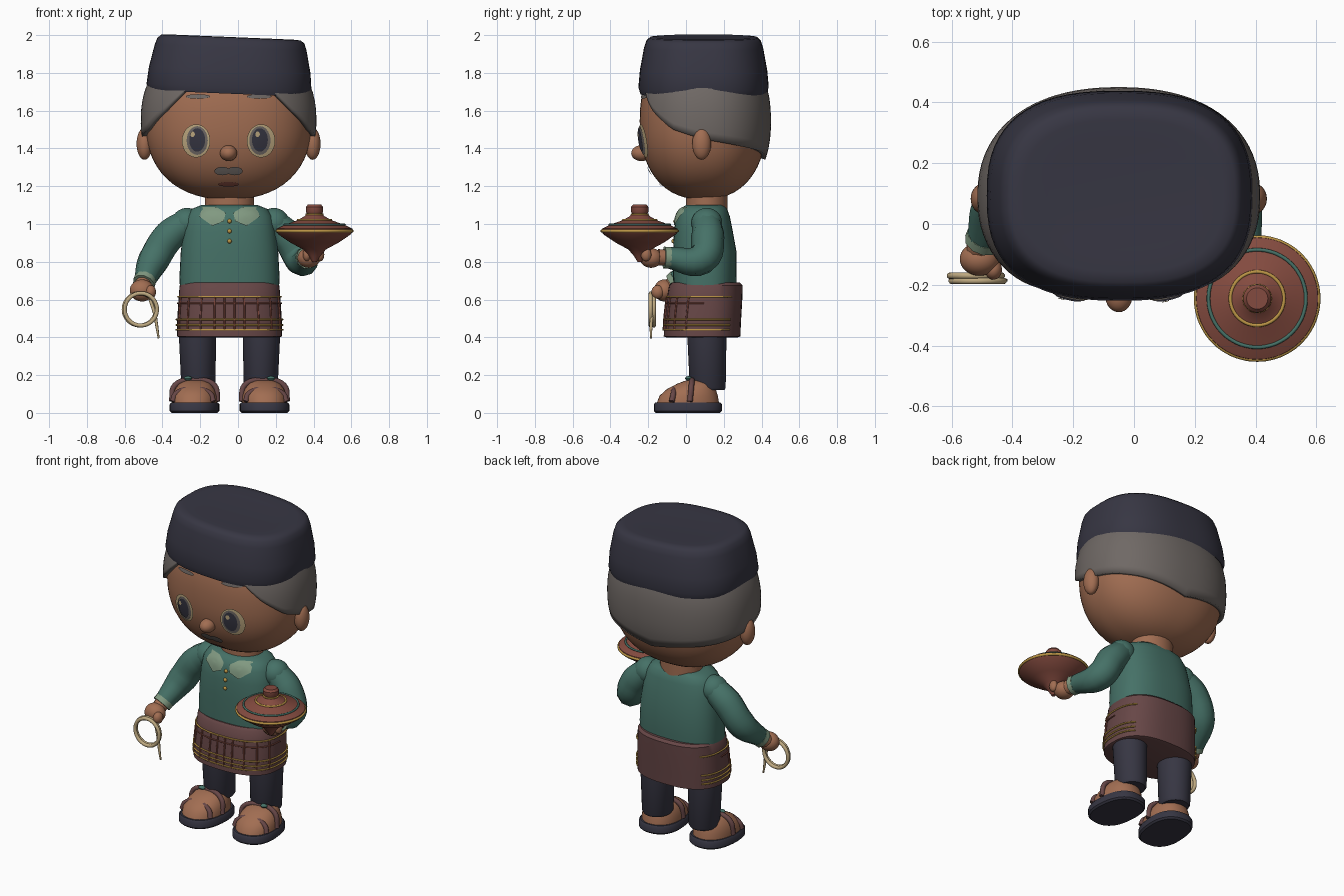
import bpy, bmesh, math
from mathutils import Vector

if "Cube" in bpy.data.objects:
    bpy.data.objects.remove(bpy.data.objects["Cube"])

MID = -0.045          # centre line of the figure
HEAD = Vector((-0.05, 0.09, 1.545))
HEAD_R = Vector((0.44, 0.335, 0.415))
POW = 2.3


def material(name, r, g, b):
    m = bpy.data.materials.new(name)
    m.use_nodes = True
    m.diffuse_color = (r, g, b, 1)
    bsdf = next(n for n in m.node_tree.nodes if n.type == 'BSDF_PRINCIPLED')
    bsdf.inputs["Base Color"].default_value = (r, g, b, 1)
    return m


navy = material("navy cloth", 0.038, 0.037, 0.056)
skin = material("brown skin", 0.36, 0.155, 0.085)
grey = material("grey hair", 0.16, 0.14, 0.13)
green = material("green cloth", 0.06, 0.165, 0.135)
pale = material("pale green trim", 0.22, 0.32, 0.22)
maroon = material("maroon cloth", 0.135, 0.062, 0.062)
gold = material("gold", 0.5, 0.3, 0.06)
wood = material("red wood", 0.23, 0.07, 0.05)
cream = material("cream", 0.52, 0.4, 0.22)


def finish(ob, mat, angle=40):
    ob.data.materials.clear()
    ob.data.materials.append(mat)
    bpy.ops.object.select_all(action='DESELECT')
    ob.select_set(True)
    bpy.context.view_layer.objects.active = ob
    bpy.ops.object.shade_smooth_by_angle(angle=math.radians(angle))
    return ob


def from_bmesh(name, bm, mat):
    bmesh.ops.recalc_face_normals(bm, faces=bm.faces)
    me = bpy.data.meshes.new(name)
    bm.to_mesh(me)
    bm.free()
    ob = bpy.data.objects.new(name, me)
    bpy.context.collection.objects.link(ob)
    return finish(ob, mat)


def super_point(t, p):
    # angle 0 is the front
    s, c = math.sin(t), -math.cos(t)
    return (math.copysign(abs(s) ** (2 / p), s), math.copysign(abs(c) ** (2 / p), c))


def loft(name, rings, mat, p=2.0, n=48):
    """Closed body through horizontal rings (x, y, z, rx, ry)."""
    bm = bmesh.new()
    rows = []
    for x, y, z, rx, ry in rings:
        pts = [super_point(math.tau * i / n, p) for i in range(n)]
        rows.append([bm.verts.new((x + rx * a, y + ry * b, z)) for a, b in pts])
    for lo, hi in zip(rows, rows[1:]):
        for i in range(n):
            bm.faces.new((lo[i], lo[i - 1], hi[i - 1], hi[i]))
    bm.faces.new(rows[0])
    bm.faces.new(rows[-1])
    return from_bmesh(name, bm, mat)


def ball(name, loc, radii, mat, p=2.0, seg=32):
    bm = bmesh.new()
    bmesh.ops.create_uvsphere(bm, u_segments=seg, v_segments=seg // 2, radius=1)
    for v in bm.verts:
        k = sum(abs(c) ** p for c in v.co) ** (-1 / p)
        v.co = Vector(loc) + Vector(c * k * r for c, r in zip(v.co, radii))
    return from_bmesh(name, bm, mat)


def tube(name, pts, radii, mat, closed=False):
    cu = bpy.data.curves.new(name, 'CURVE')
    cu.dimensions, cu.bevel_depth, cu.bevel_resolution = '3D', 1.0, 3
    cu.resolution_u, cu.use_fill_caps = 6, True
    sp = cu.splines.new('BEZIER')
    sp.bezier_points.add(len(pts) - 1)
    sp.use_cyclic_u = closed
    for i, (bp, co) in enumerate(zip(sp.bezier_points, pts)):
        bp.co = co
        bp.handle_left_type = bp.handle_right_type = 'AUTO'
        bp.radius = radii[i] if isinstance(radii, (list, tuple)) else radii
    ob = bpy.data.objects.new(name, cu)
    bpy.context.collection.objects.link(ob)
    bpy.ops.object.select_all(action='DESELECT')
    ob.select_set(True)
    bpy.context.view_layer.objects.active = ob
    bpy.ops.object.convert(target='MESH')
    return finish(bpy.context.object, mat)


def hoop(name, loc, r, thick, mat, upright=False, n=16):
    pts = []
    for i in range(n):
        a, b = r * math.cos(math.tau * i / n), r * math.sin(math.tau * i / n)
        pts.append(Vector(loc) + (Vector((a, 0, b)) if upright else Vector((a, b, 0))))
    return tube(name, pts, thick, mat, True)


def decal(name, outline, front, lift, mat):
    """Thin patch laid over a front surface y = front(x, z)."""
    bm = bmesh.new()
    cx = sum(p[0] for p in outline) / len(outline)
    cz = sum(p[1] for p in outline) / len(outline)
    rows = []
    for k in (0.05, 0.35, 0.7, 1.0):
        pts = [(cx + (x - cx) * k, cz + (z - cz) * k) for x, z in outline]
        rows.append([bm.verts.new((x, front(x, z) - lift, z)) for x, z in pts])
    bm.faces.new(rows[0])
    n = len(outline)
    for a, b in zip(rows, rows[1:]):
        for i in range(n):
            bm.faces.new((a[i], a[i - 1], b[i - 1], b[i]))
    return from_bmesh(name, bm, mat)


def oval(x, z, rx, rz, n=28):
    return [(x + rx * math.cos(math.tau * i / n), z + rz * math.sin(math.tau * i / n)) for i in range(n)]


def face_y(x, z):
    k = 1 - abs((x - HEAD.x) / HEAD_R.x) ** POW - abs((z - HEAD.z) / HEAD_R.z) ** POW
    return HEAD.y - HEAD_R.y * max(k, 0) ** (1 / POW)


def lerp_table(table, t):
    for a, b in zip(table, table[1:]):
        if t <= b[0]:
            k = max(0, (t - a[0]) / (b[0] - a[0]))
            return [u + (v - u) * k for u, v in zip(a, b)]
    return table[-1]


# Head, ears, nose, neck
ball("head", HEAD, HEAD_R, skin, POW, 64)
ball("nose", (-0.05, -0.235, 1.375), (0.045, 0.055, 0.042), skin)
loft("neck", [(MID, 0.11, z, 0.13, 0.11) for z in (1.04, 1.19)], skin)

# Hair shell with a hairline falling from temples to nape
line = [(34, 1.73), (42, 1.67), (52, 1.6), (70, 1.5), (90, 1.45), (120, 1.41), (180, 1.345)]
bm = bmesh.new()
cols = []
for i in range(81):
    ang = 34 + (360 - 68) * i / 80
    low = lerp_table(line, min(ang, 360 - ang))[1]
    s, c = math.sin(math.radians(ang)), -math.cos(math.radians(ang))
    r0 = (abs(s / HEAD_R.x) ** POW + abs(c / HEAD_R.y) ** POW) ** (-1 / POW)
    col = []
    for j in range(9):
        z = low + (1.77 - low) * j / 8
        r = r0 * (1 - abs((z - HEAD.z) / HEAD_R.z) ** POW) ** (1 / POW) + 0.01
        col.append(bm.verts.new((HEAD.x + r * s, HEAD.y + r * c, z)))
    cols.append(col)
for a, b in zip(cols, cols[1:]):
    for j in range(8):
        bm.faces.new((a[j], b[j], b[j + 1], a[j + 1]))
hair = from_bmesh("hair", bm, grey)
mod = hair.modifiers.new("thickness", 'SOLIDIFY')
mod.thickness, mod.offset = 0.03, 0

# Cap, slightly tilted
cap_rings = [(-0.02, 0.41, 0.32), (-0.025, 0.425, 0.335), (0.01, 0.437, 0.345), (0.1, 0.428, 0.337),
             (0.22, 0.402, 0.315), (0.255, 0.39, 0.303), (0.272, 0.37, 0.285), (0.275, 0.33, 0.25), (0.27, 0.25, 0.18)]
cap = loft("cap", [(0, 0, z, rx, ry) for z, rx, ry in cap_rings], navy, 2.6, 64)
cap.location = (-0.048, 0.093, 1.715)
cap.rotation_euler.y = math.radians(2.4)

# Face details
for side, s in (("right", -1), ("left", 1)):
    x = HEAD.x + s * 0.172
    ball(side + "_ear", (HEAD.x + s * 0.445, 0.083, 1.425), (0.042, 0.05, 0.085), skin)
    decal(side + "_eye", oval(x, 1.44, 0.075, 0.088), face_y, 0.012, cream)
    decal(side + "_iris", oval(x - s * 0.006, 1.442, 0.056, 0.076), face_y, 0.017, grey)
    decal(side + "_pupil", oval(x - s * 0.006, 1.445, 0.042, 0.062), face_y, 0.022, navy)
    decal(side + "_glint", oval(x - 0.018, 1.475, 0.012, 0.015, 12), face_y, 0.026, cream)
    decal(side + "_eyebrow", oval(x - s * 0.01, 1.675, 0.065, 0.012), face_y, 0.008, grey)
    decal(side + "_moustache", oval(HEAD.x + s * 0.033, 1.28, 0.042, 0.022), face_y, 0.01, grey)
decal("mouth", oval(HEAD.x, 1.21, 0.055, 0.012), face_y, 0.008, wood)

# Shirt
shirt = [(0.6, 0.1, 0.26, 0.165), (0.72, 0.1, 0.265, 0.168), (0.85, 0.1, 0.258, 0.168), (0.96, 0.092, 0.245, 0.156),
         (1.04, 0.09, 0.228, 0.142), (1.08, 0.093, 0.2, 0.125), (1.1, 0.1, 0.15, 0.1)]
loft("shirt", [(MID, y, z, rx, ry) for z, y, rx, ry in shirt], green, 2.5)


def shirt_y(x, z):
    z, y, rx, ry = lerp_table(shirt, z)
    return y - ry * max(0, 1 - abs((x - MID) / rx) ** 2.5) ** 0.4


for side, s in (("right", -1), ("left", 1)):
    pts = [(0.02, 1.06), (0.03, 1.015), (0.09, 0.99), (0.16, 1.04), (0.145, 1.09), (0.07, 1.09)]
    decal(side + "_collar", [(MID + s * x, z) for x, z in pts], shirt_y, 0.009, pale)
for i in range(3):
    z = 1.015 - i * 0.053
    ball("button_%d" % (i + 1), (MID, shirt_y(MID, z), z), (0.012, 0.012, 0.012), gold, seg=12)

# Wrapped waist cloth with gold bands and woven lines
wrap = [(0.4, 0.085, 0.265, 0.19), (0.405, 0.085, 0.278, 0.203), (0.48, 0.088, 0.278, 0.203), (0.6, 0.098, 0.27, 0.2),
        (0.675, 0.105, 0.264, 0.195), (0.69, 0.105, 0.25, 0.18)]
loft("waist_cloth", [(MID, y, z, rx, ry) for z, y, rx, ry in wrap], maroon, 2.5)


def wrap_point(t, z):
    z, y, rx, ry = lerp_table(wrap, z)
    a, b = super_point(t, 2.5)
    return (MID + rx * 1.012 * a, y + ry * 1.012 * b, z)


for i, z in enumerate((0.615, 0.495, 0.465, 0.44)):
    tube("gold_band_%d" % i, [wrap_point(math.radians(a), z) for a in range(-130, 131, 10)], 0.005, gold)
for i, a in enumerate((-70, -48, -28, -12, -3, 3, 12, 28, 48, 70)):
    tube("woven_line_%d" % i, [wrap_point(math.radians(a), z) for z in (0.44, 0.48, 0.6, 0.615)], 0.005, wood)
tube("woven_cross_line", [wrap_point(math.radians(a), 0.58) for a in range(-90, 91, 10)], 0.004, wood)

# Legs and sandals
for side, s in (("right", -1), ("left", 1)):
    loft(side + "_trouser_leg", [(MID + s * 0.165, 0.115, 0.12, 0.08, 0.088), (MID + s * 0.165, 0.115, 0.135, 0.09, 0.095),
         (MID + s * 0.17, 0.11, 0.45, 0.1, 0.105)], navy)
    parts = [loft(side + "_sole", [(0, 0, z, 0.13 - d, 0.18 - d) for z, d in ((0, 0.01), (0.01, 0), (0.045, 0), (0.056, 0.008))], navy, 2.4)]
    parts.append(loft(side + "_foot", [(0, y, z, rx, ry) for y, z, rx, ry in (
        (0, 0.05, 0.118, 0.165), (0.004, 0.09, 0.118, 0.155), (0.018, 0.125, 0.105, 0.13),
        (0.04, 0.155, 0.085, 0.095), (0.05, 0.17, 0.06, 0.065), (0.05, 0.175, 0.02, 0.02))], skin, 2.2))
    for k, (y, top, w) in enumerate(((-0.085, 0.125, 0.108), (0.01, 0.172, 0.122))):
        arc = [(-w, y - 0.01, 0.06), (-w * 0.85, y, top - 0.025), (0, y + 0.01, top), (w * 0.85, y, top - 0.025), (w, y - 0.01, 0.06)]
        parts.append(tube("%s_strap_%d" % (side, k + 1), arc, 0.015, maroon))
    parts.append(ball(side + "_strap_knot", (s * 0.035, 0, 0.183), (0.022, 0.018, 0.012), green, seg=12))
    for ob in parts:
        ob.location = (MID + s * 0.185, 0.01, 0)
        ob.rotation_euler.z = math.radians(s * 5)

# Arms: sleeve through shoulder, elbow and wrist, then cuff and hand
arms = {"right": [(-0.27, 0.1, 1.005), (-0.36, 0.1, 0.94), (-0.445, 0.07, 0.81), (-0.495, -0.05, 0.695)],
        "left": [(0.19, 0.11, 1.005), (0.265, 0.115, 0.93), (0.33, 0.085, 0.815), (0.365, -0.1, 0.822)]}
for side, pts in arms.items():
    tube(side + "_sleeve", pts, [0.078, 0.088, 0.085, 0.056], green)
    ball(side + "_shoulder", pts[0], (0.082, 0.082, 0.08), green)
    end, back = Vector(pts[3]), Vector(pts[2])
    step = (end - back).normalized() * 0.016
    tube(side + "_cuff", [end - step, end + step], 0.06, pale)
    tube(side + "_wrist", [end, end + step * 3], 0.045, skin)
ball("right_hand", (-0.508, -0.115, 0.648), (0.065, 0.055, 0.058), skin)
ball("right_thumb", (-0.462, -0.15, 0.64), (0.028, 0.033, 0.036), skin)
ball("left_hand", (0.375, -0.185, 0.82), (0.06, 0.06, 0.052), skin)
for i in range(3):
    ball("left_finger_%d" % (i + 1), (0.365 + i * 0.035, -0.235 + i * 0.012, 0.838), (0.022, 0.028, 0.036), skin, seg=16)

# Cord coil in the right hand
for i in range(2):
    hoop("cord_coil_%d" % (i + 1), (-0.52 + i * 0.006, -0.17 - i * 0.017, 0.548), 0.085, 0.011, cream, True)
tube("cord_tail", [(-0.465, -0.17, 0.6), (-0.44, -0.18, 0.52), (-0.43, -0.185, 0.46), (-0.42, -0.185, 0.395)], [0.009, 0.009, 0.008, 0.005], cream)

# Spinning top in the left hand
TOP = (0.405, -0.245)
profile = [(0.8, 0.012), (0.83, 0.03), (0.865, 0.06), (0.9, 0.125), (0.945, 0.192), (0.96, 0.203), (0.975, 0.2), (0.995, 0.16),
           (1.02, 0.09), (1.04, 0.055), (1.055, 0.04), (1.065, 0.046), (1.09, 0.046), (1.103, 0.035)]
loft("spinning_top", [(*TOP, z, r, r) for z, r in profile], wood)
for name, z, r, t, m in (("rim", 0.963, 0.2, 0.008, gold), ("outer", 0.996, 0.16, 0.006, green), ("inner", 1.021, 0.088, 0.006, gold), ("neck", 1.052, 0.043, 0.005, gold)):
    hoop("top_%s_ring" % name, (*TOP, z), r, t, m, n=24)
